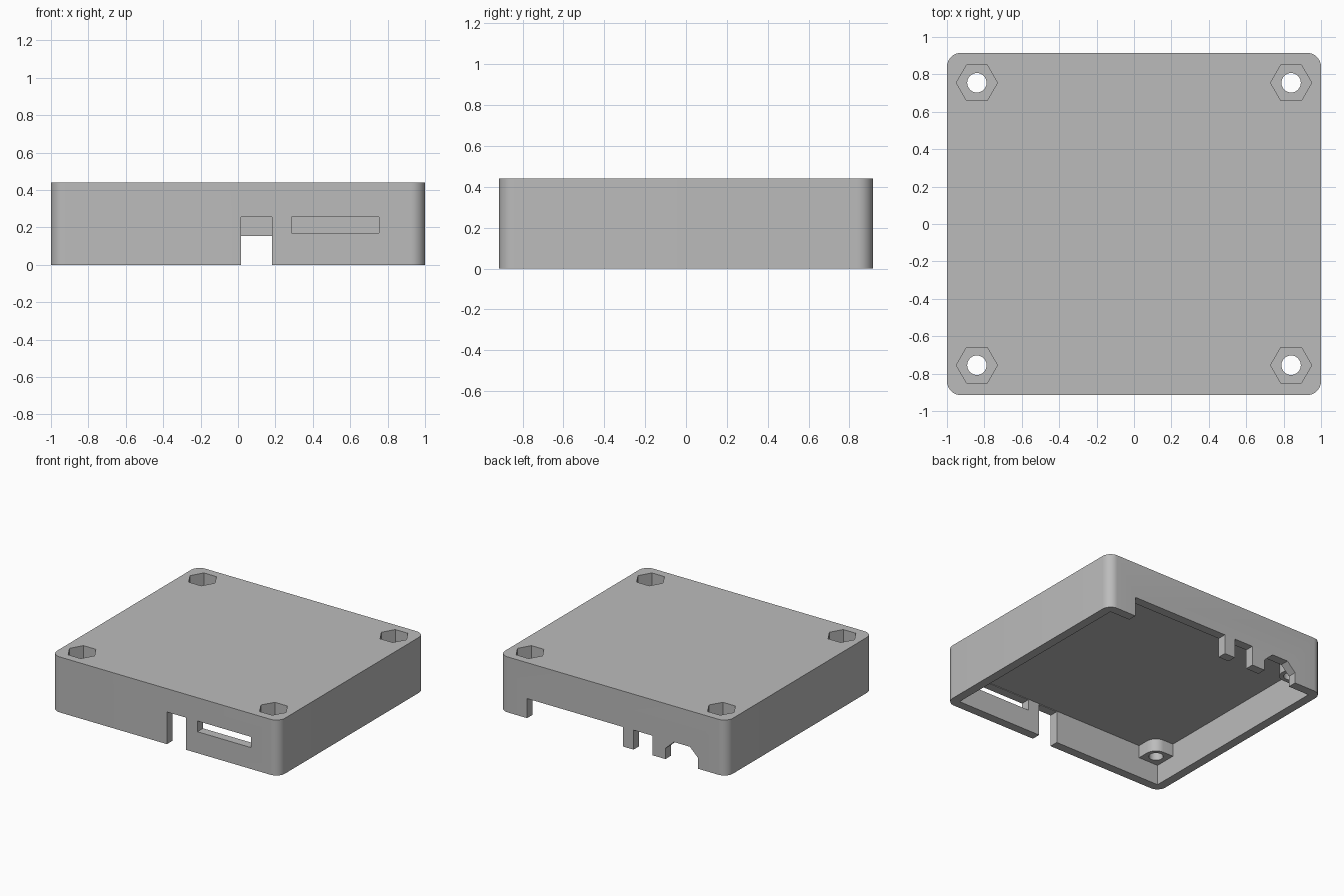
import bpy, bmesh, math

if "Cube" in bpy.data.objects:
    bpy.data.objects.remove(bpy.data.objects["Cube"], do_unlink=True)

HX, HY, HEIGHT = 1.0, 0.915, 0.44    # outer half sizes and height
WALL, CEILING, BOARD = 0.07, 0.26, 0.155
HOLE_X, HOLE_Y = 0.84, 0.755
CORNERS = [(sx, sy) for sx in (-1, 1) for sy in (-1, 1)]

grey = bpy.data.materials.new("plain grey")
grey.use_nodes = True
grey.diffuse_color = (0.5, 0.5, 0.5, 1)
grey.node_tree.nodes["Principled BSDF"].inputs["Base Color"].default_value = (0.5, 0.5, 0.5, 1)


def prism(name, outline, low, high, axis="Z"):
    """Extrude an outline along z, or an x-z outline along y."""
    bm = bmesh.new()
    place = (lambda u, v: (u, v, low)) if axis == "Z" else (lambda u, v: (u, low, v))
    face = bm.faces.new([bm.verts.new(place(u, v)) for u, v in outline])
    moved = bmesh.ops.extrude_face_region(bm, geom=[face])["geom"]
    step = (0, 0, high - low) if axis == "Z" else (0, high - low, 0)
    bmesh.ops.translate(bm, vec=step, verts=[g for g in moved if isinstance(g, bmesh.types.BMVert)])
    bmesh.ops.recalc_face_normals(bm, faces=bm.faces)
    mesh = bpy.data.meshes.new(name)
    bm.to_mesh(mesh)
    bm.free()
    mesh.materials.append(grey)
    obj = bpy.data.objects.new(name, mesh)
    bpy.context.collection.objects.link(obj)
    return obj


def arc(cx, cy, r, start, sweep, steps):
    return [(cx + r * math.cos(start + sweep * i / steps),
             cy + r * math.sin(start + sweep * i / steps)) for i in range(steps + 1)]


def circle(cx, cy, r, sides):
    return arc(cx, cy, r, 0, math.tau, sides)[:-1]


def rect(u0, u1, v0, v1):
    return [(u0, v0), (u1, v0), (u1, v1), (u0, v1)]


def combine(target, tool, operation="DIFFERENCE"):
    mod = target.modifiers.new(tool.name, "BOOLEAN")
    mod.operation, mod.solver, mod.object = operation, "EXACT", tool
    bpy.context.view_layer.objects.active = target
    bpy.ops.object.modifier_apply(modifier=mod.name)
    bpy.data.objects.remove(tool, do_unlink=True)


# Rounded outer block
R = 0.075
outline = []
for k, (sx, sy) in enumerate([(1, 1), (-1, 1), (-1, -1), (1, -1)]):
    outline += arc(sx * (HX - R), sy * (HY - R), R, k * math.pi / 2, math.pi / 2, 10)
case = prism("case_lid", outline, 0, HEIGHT)

# Open underside
IX, IY = HX - WALL, HY - WALL
combine(case, prism("cavity", rect(-IX, IX, -IY, IY), -0.1, CEILING))

# Corner posts, rounded toward the inside
PR = 0.083
for sx, sy in CORNERS:
    inner = arc(HOLE_X, HOLE_Y, PR, math.pi, math.pi / 2, 8)
    pts = inner + [(IX + 0.03, HOLE_Y - PR), (IX + 0.03, IY + 0.03), (HOLE_X - PR, IY + 0.03)]
    combine(case, prism("post", [(sx * x, sy * y) for x, y in pts], BOARD + 0.005, 0.31), "UNION")

# Screw holes and hexagonal nut pockets
for sx, sy in CORNERS:
    x, y = sx * HOLE_X, sy * HOLE_Y
    combine(case, prism("screw_hole", circle(x, y, 0.052, 32), -0.1, 0.6))
    combine(case, prism("nut_pocket", circle(x, y, 0.11, 6), 0.27, 0.6))

# Front cable notch and card slot
for cut in (rect(0.017, 0.183, -0.1, 0.255), rect(0.285, 0.755, 0.17, 0.255)):
    combine(case, prism("front_opening", cut, -HY - 0.1, -IY + 0.03, "Y"))

# Back connector notches, the last with chamfered top corners
round_notch = [(-0.46, -0.1), (-0.46, 0.085), (-0.535, BOARD),
               (-0.675, BOARD), (-0.747, 0.085), (-0.747, -0.1)]
for cut in (rect(-0.087, 0.754, -0.1, BOARD), rect(-0.345, -0.18, -0.1, BOARD), round_notch):
    combine(case, prism("back_opening", cut, IY - 0.03, HY + 0.1, "Y"))

# Smooth rounded corners, sharp edges elsewhere
bpy.ops.object.select_all(action="DESELECT")
case.select_set(True)
bpy.context.view_layer.objects.active = case
bpy.ops.object.shade_smooth_by_angle(angle=math.radians(30))
